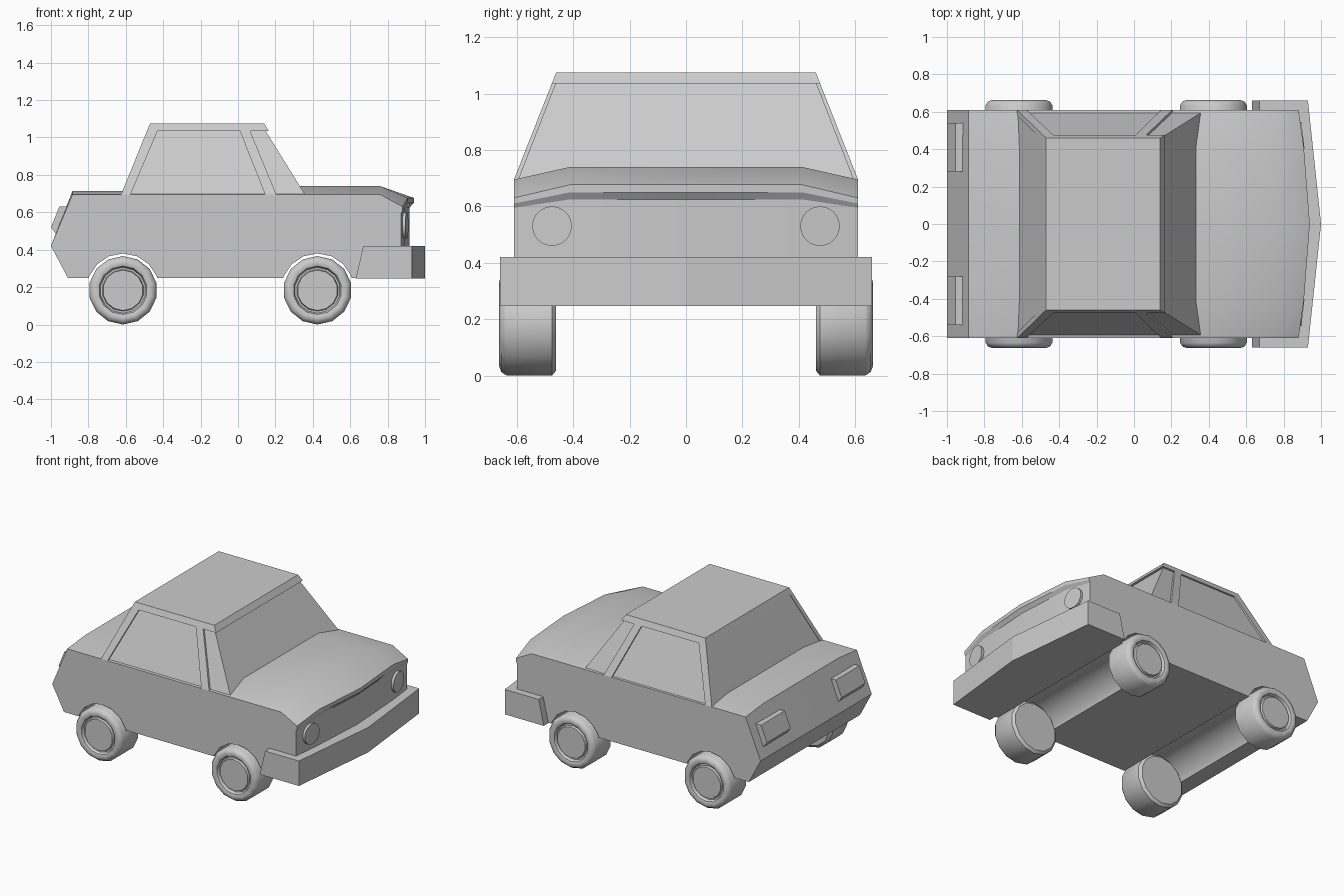
import bpy, bmesh, math

if "Cube" in bpy.data.objects:
    bpy.data.objects.remove(bpy.data.objects["Cube"])


def loft(name, rings, smooth=None):
    """Bridge equal-length closed rings of points and cap both ends."""
    bm = bmesh.new()
    loops = [[bm.verts.new(p) for p in r] for r in rings]
    n = len(loops[0])
    for a, b in zip(loops, loops[1:]):
        for i in range(n):
            j = (i + 1) % n
            bm.faces.new((a[i], a[j], b[j], b[i]))
    bm.faces.new(loops[0])
    bm.faces.new(loops[-1])
    bmesh.ops.recalc_face_normals(bm, faces=bm.faces)
    me = bpy.data.meshes.new(name)
    bm.to_mesh(me)
    bm.free()
    ob = bpy.data.objects.new(name, me)
    bpy.context.collection.objects.link(ob)
    if smooth:
        shade(ob, smooth)
    return ob


def shade(ob, angle):
    bpy.ops.object.select_all(action='DESELECT')
    bpy.context.view_layer.objects.active = ob
    ob.select_set(True)
    bpy.ops.object.shade_smooth_by_angle(angle=math.radians(angle))


def circle_y(cx, cz, r, y, n):
    return [(cx + r * math.sin(2 * math.pi * i / n), y,
             cz - r * math.cos(2 * math.pi * i / n)) for i in range(n)]


def rect(x0, x1, y, z):
    return [(x0, -y, z), (x1, -y, z), (x1, y, z), (x0, y, z)]


def side_y(z):
    """Half width of the sloping cabin side at height z."""
    return 0.61 - 0.15 * (z - 0.695) / 0.38


# Body: side profiles lofted across the width; c = crown, f = nose bulge
def profile(y, c, f):
    pts = [(-0.91, 0.25), (-1.0, 0.42), (-0.885, 0.695 + 0.02 * c),
           (-0.62, 0.695 + 0.02 * c), (0.335, 0.695 + 0.045 * c),
           (0.76, 0.695 + 0.045 * c), (0.88 + f, 0.63 + 0.047 * c),
           (0.88 + f, 0.61 + 0.04 * c), (0.872 + 0.75 * f, 0.595 + 0.03 * c),
           (0.872 + 0.75 * f, 0.25)]
    return [(x, y, z) for x, z in pts]


body = loft("body", [profile(*s) for s in (
    (-0.61, 0, 0), (-0.41, 1, 0.028), (0, 1, 0.06), (0.41, 1, 0.028), (0.61, 0, 0))])

# Wheel tunnels cut across the whole underside
AXLES = (-0.615, 0.425)
for x in AXLES:
    cutter = loft("arch_cutter", [circle_y(x, 0.185, 0.195, y, 16) for y in (-0.8, 0.8)])
    cutter.hide_render = True
    mod = body.modifiers.new("arch", 'BOOLEAN')
    mod.object = cutter
    mod.operation = 'DIFFERENCE'
    mod.solver = 'EXACT'
    bpy.context.view_layer.objects.active = body
    bpy.ops.object.modifier_apply(modifier=mod.name)
    bpy.data.objects.remove(cutter)
shade(body, 28)

# Cabin: recessed glass block and roof slab
loft("cabin_glass", [rect(-0.622, 0.36, 0.596, 0.693), rect(-0.482, 0.145, 0.461, 1.04)])
loft("roof", [rect(-0.487, 0.165, side_y(1.035), 1.035), rect(-0.47, 0.14, 0.46, 1.075)])

PILLARS = {
    "rear_pillar": [(-0.625, 0.695), (-0.487, 1.035), (-0.43, 1.035), (-0.575, 0.695)],
    "door_pillar": [(0.145, 0.695), (0.01, 1.035), (0.065, 1.035), (0.205, 0.695)],
}
# Tyre and hub profile: radius, distance from the centre line
WHEEL = [(0.165, 0.46), (0.183, 0.475), (0.183, 0.635), (0.17, 0.655), (0.15, 0.662),
         (0.13, 0.655), (0.122, 0.635), (0.112, 0.635), (0.108, 0.652)]
TAIL = [(-0.955, 0.63), (-1.0, 0.52), (-0.97, 0.48), (-0.9, 0.63)]

for s, side in ((-1, "right"), (1, "left")):
    # Window pillars
    for name, pts in PILLARS.items():
        loft(f"{side}_{name}", [[(x, s * (side_y(z) - d), z) for x, z in pts]
                                for d in (0, 0.03)])
    # Wheels
    for x, end in zip(AXLES, ("rear", "front")):
        loft(f"{side}_{end}_wheel",
             [circle_y(x, 0.183, r, s * y, 14) for r, y in WHEEL], 40)
    # Tail lights
    loft(f"{side}_tail_light", [[(x, s * y, z) for x, z in TAIL] for y in (0.28, 0.54)])
    # Headlights, angled with the nose
    ring = [(0.07 * math.cos(i * math.pi / 12), 0.07 * math.sin(i * math.pi / 12))
            for i in range(24)]
    loft(f"{side}_headlight", [[(x - 0.12 * u, s * (0.475 + u), 0.53 + v) for u, v in ring]
                               for x in (0.86, 0.903)], 30)

# Wraparound front bumper
loft("front_bumper", [[(x, -0.66, z), (0.93, -0.66, z), (1, 0, z), (0.93, 0.66, z),
                       (x, 0.66, z)] for x, z in ((0.63, 0.247), (0.67, 0.42))])
